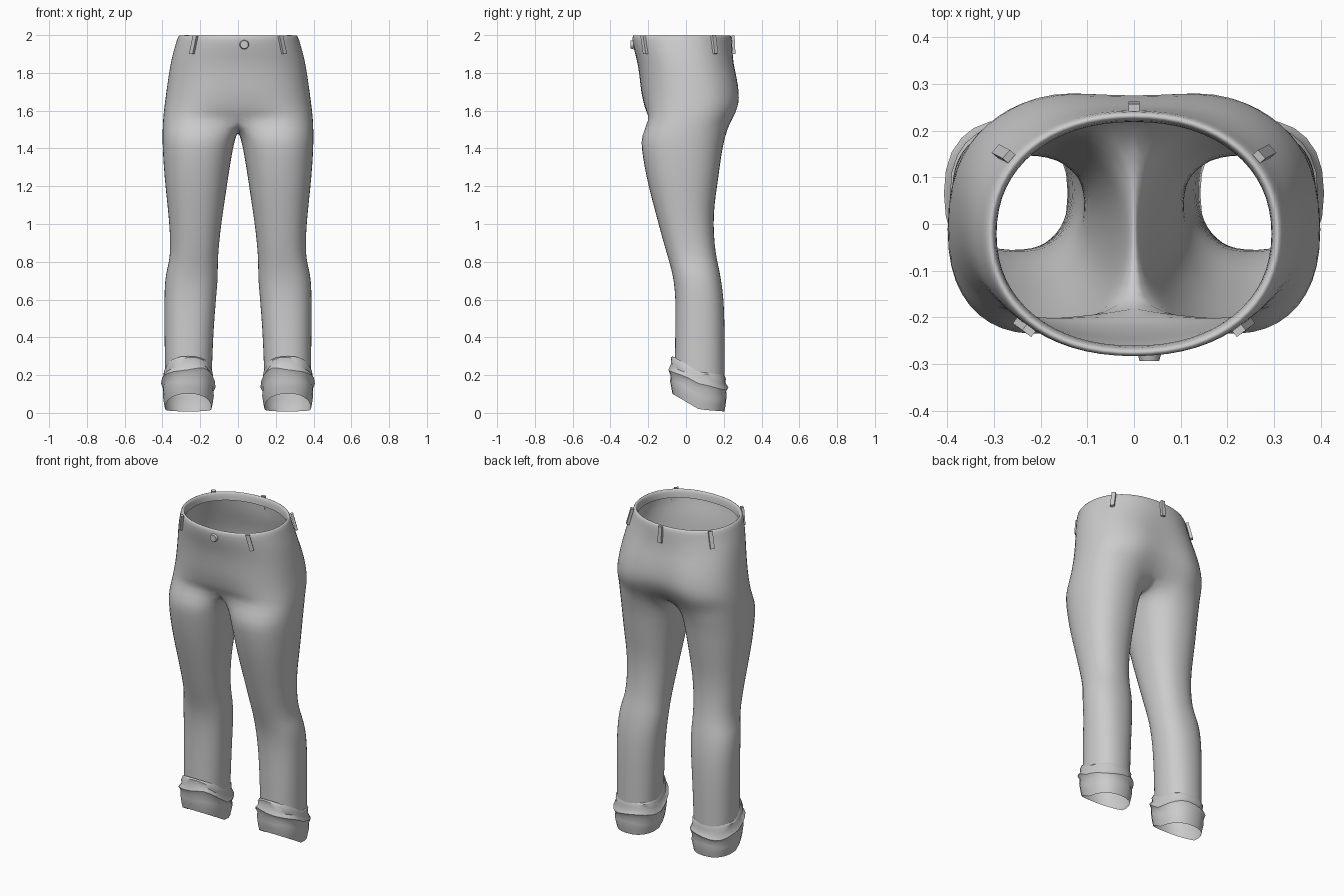
import bpy, bmesh
from math import sin, cos, pi, radians
from mathutils import Vector, Matrix

if "Cube" in bpy.data.objects:
    bpy.data.objects.remove(bpy.data.objects["Cube"])

K, J = 17, 5          # outer and inseam points of each half ring


def spow(v, e):
    return (abs(v) ** e) * (1 if v >= 0 else -1)


def oval(x0, x1, y0, y1, a, e):
    return Vector(((x0 + x1) / 2 + (x1 - x0) / 2 * spow(cos(a), e),
                   (y0 + y1) / 2 + (y1 - y0) / 2 * spow(sin(a), e), 0))


def leg_angle(i):
    if i < K:
        return radians(-140 + 280 * i / (K - 1))
    return radians(140 + 80 * (i - K + 1) / (J + 1))


def bridge(bm, a, b, closed):
    n = len(a)
    for i in range(n if closed else n - 1):
        j = (i + 1) % n
        bm.faces.new((a[i], b[i], b[j], a[j]))


def finish(bm, name, mirror=False, subsurf=0, angle=None):
    bmesh.ops.recalc_face_normals(bm, faces=bm.faces)
    me = bpy.data.meshes.new(name)
    bm.to_mesh(me)
    bm.free()
    ob = bpy.data.objects.new(name, me)
    bpy.context.collection.objects.link(ob)
    if mirror:
        m = ob.modifiers.new("mirror", 'MIRROR')
        m.merge_threshold = 0.0005
    if subsurf:
        s = ob.modifiers.new("smooth", 'SUBSURF')
        s.levels = s.render_levels = subsurf
    if angle is None:
        me.polygons.foreach_set("use_smooth", [True] * len(me.polygons))
    else:
        bpy.ops.object.select_all(action='DESELECT')
        ob.select_set(True)
        bpy.context.view_layer.objects.active = ob
        bpy.ops.object.shade_smooth_by_angle(angle=radians(angle))
    return ob


# z, half width, front y, back y, front dip, back crease, roundness
torso = [
    (1.950, .296, -.262, .220, 0, 0, .92),
    (1.990, .298, -.266, .223, 0, 0, .92),
    (2.003, .308, -.276, .232, 0, 0, .92),
    (1.993, .320, -.287, .243, 0, 0, .92),
    (1.950, .332, -.283, .246, 0, 0, .92),
    (1.900, .347, -.270, .252, 0, .004, .90),
    (1.850, .358, -.257, .261, 0, .010, .88),
    (1.780, .370, -.247, .282, 0, .016, .86),
    (1.700, .381, -.243, .300, .004, .024, .84),
    (1.640, .389, -.240, .301, .015, .032, .82),
    (1.590, .395, -.240, .288, .030, .045, .80),
]

# z, inner x, outer x, front y, back y
legs = [
    (1.465, .010, .402, -.241, .212),
    (1.40, .026, .401, -.238, .195),
    (1.30, .043, .395, -.222, .181),
    (1.20, .058, .386, -.200, .167),
    (1.10, .073, .375, -.174, .152),
    (1.00, .088, .365, -.147, .147),
    (0.90, .099, .360, -.120, .152),
    (0.82, .106, .362, -.096, .163),
    (0.76, .106, .377, -.079, .177),
    (0.70, .107, .389, -.066, .188),
    (0.60, .116, .391, -.056, .202),
    (0.45, .128, .391, -.058, .206),
    (0.32, .134, .389, -.060, .206),
    (0.20, .138, .388, -.062, .206),
]


def torso_point(row, t):
    z, w, yf, yb, dip, crease, e = row
    p = oval(-w, w, yf, yb, t, e)
    s = sin(t)
    p.y += dip * s ** 8 if s < 0 else -crease * s ** 30
    p.z = z
    if abs(abs(t) - pi / 2) < 1e-4:
        p.x = 0
    return p


# Trousers: half seat split into a leg at the crotch, then mirrored
bm = bmesh.new()
prev = None
for row in torso:
    ring = [bm.verts.new(torso_point(row, -pi / 2 + pi * i / (K - 1))) for i in range(K)]
    if prev:
        bridge(bm, prev, ring, False)
    prev = ring
ring = []
for i in range(K):
    t = -pi / 2 + pi * i / (K - 1)
    p = torso_point((1.535, .400, -.240, .258, .055, .05, .8), t)
    p.z += .025 * max(0, -sin(t)) ** 2
    ring.append(bm.verts.new(p))
bridge(bm, prev, ring, False)
# Crotch seam
for y, z in ((.14, 1.497), (.07, 1.485), (0, 1.483), (-.07, 1.488), (-.13, 1.515)):
    ring.append(bm.verts.new((0, y, z)))
prev = ring
for z, x0, x1, y0, y1 in legs:
    ring = []
    for i in range(K + J):
        p = oval(x0, x1, y0, y1, leg_angle(i), .88)
        p.z = z
        ring.append(bm.verts.new(p))
    bridge(bm, prev, ring, True)
    prev = ring
finish(bm, "trousers", mirror=True, subsurf=1)

# Rolled cuffs with slanted, open hem: height above hem, outward bulge
bm = bmesh.new()
prev = None
for k, (h, o) in enumerate(((.20, -.004), (.18, .006), (.155, .004), (.125, .019),
                            (.10, .008), (.07, .010), (.03, .004), (0, -.002))):
    ring = []
    for i in range(24):
        a = 2 * pi * i / 24
        p = oval(.138 - o, .388 + o, -.074 - o, .205 + o, a, .85)
        fold = max(0, min(1, (.07 - p.y) / .15))
        p.z = h + .008 + .088 * fold + .010 * max(0, min(1, (.2 - p.y) / .13))
        if 0 < k < 6:
            p.z += .010 * sin(3 * a + k * .6)
        ring.append(bm.verts.new(p))
    if prev:
        bridge(bm, prev, ring, True)
    prev = ring
finish(bm, "cuffs", mirror=True, angle=40)


# Belt loops: narrow strips following the waistband
def belt_loop(name, t):
    top, low = torso_point(torso[3], t), torso_point(torso[5], t)
    top.z = 1.998
    up = (top - low).normalized()
    side = Vector((-sin(t) * .31, cos(t) * .26, 0)).normalized()
    out = side.cross(up).normalized()
    mid = (top + low) / 2 + out * .006
    rot = Matrix((side, out, up)).transposed().to_4x4()
    size = Matrix.Diagonal((.024, .016, (top - low).length, 1))
    b = bmesh.new()
    bmesh.ops.create_cube(b, size=1, matrix=Matrix.Translation(mid) @ rot @ size)
    finish(b, name, angle=30)


for n, deg in (("front_right", -48), ("front_left", -132), ("side_right", 36),
               ("side_left", 144), ("back", 90)):
    belt_loop("belt_loop_" + n, radians(deg))

# Waist button
bm = bmesh.new()
bmesh.ops.create_cone(bm, cap_ends=True, segments=16, radius1=.025, radius2=.021, depth=.014,
                      matrix=Matrix.Translation((.033, -.286, 1.95)) @ Matrix.Rotation(pi / 2, 4, 'X'))
finish(bm, "button", angle=30)
